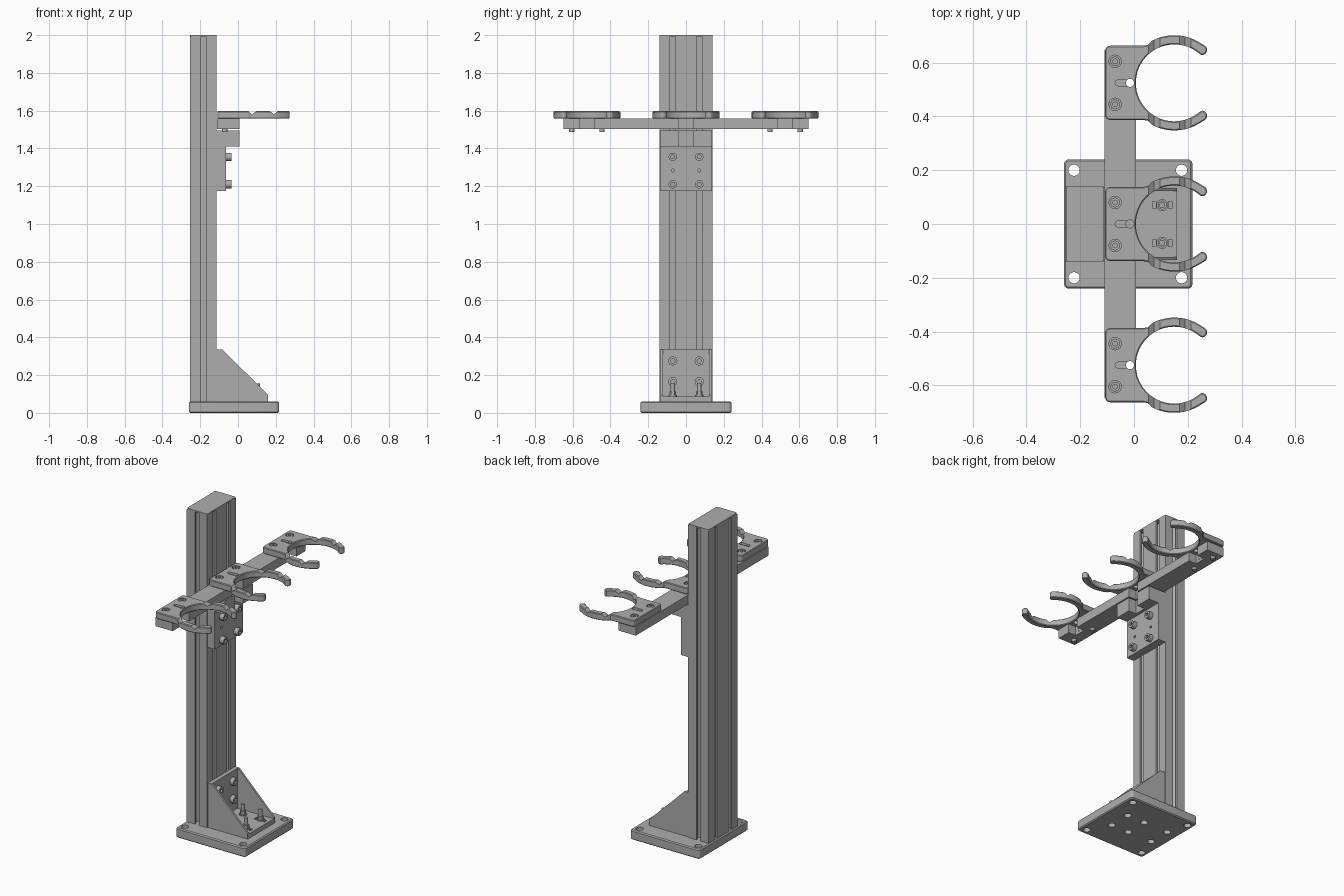
import bpy
import bmesh
from math import cos, sin, radians, pi
from mathutils import Vector, Matrix

if "Cube" in bpy.data.objects:
    bpy.data.objects.remove(bpy.data.objects["Cube"], do_unlink=True)

grey = bpy.data.materials.new("machined_grey")
grey.use_nodes = True
grey.diffuse_color = (0.42, 0.42, 0.42, 1)
grey.node_tree.nodes["Principled BSDF"].inputs["Base Color"].default_value = grey.diffuse_color


def finish(name, bm):
    bmesh.ops.recalc_face_normals(bm, faces=bm.faces)
    mesh = bpy.data.meshes.new(name)
    bm.to_mesh(mesh)
    bm.free()
    mesh.materials.append(grey)
    obj = bpy.data.objects.new(name, mesh)
    bpy.context.collection.objects.link(obj)
    return obj


def prism(name, outline, low, high, axis="z"):
    """Extrude an outline: (x, y) along z, or (x, z) along y."""
    bm = bmesh.new()
    place = (lambda a, b: (a, b, low)) if axis == "z" else (lambda a, b: (a, low, b))
    face = bm.faces.new([bm.verts.new(place(a, b)) for a, b in outline])
    top = bmesh.ops.extrude_face_region(bm, geom=[face])["geom"]
    shift = Vector((0, 0, high - low)) if axis == "z" else Vector((0, high - low, 0))
    bmesh.ops.translate(bm, vec=shift, verts=[v for v in top if isinstance(v, bmesh.types.BMVert)])
    return finish(name, bm)


def box(name, x, y, z):
    return prism(name, [(x[0], y[0]), (x[1], y[0]), (x[1], y[1]), (x[0], y[1])], *z)


def rod(name, centre, radius, depth, axis="z", sides=24):
    bm = bmesh.new()
    turn = Matrix.Rotation(pi / 2, 4, "Y") if axis == "x" else Matrix.Identity(4)
    bmesh.ops.create_cone(bm, cap_ends=True, segments=sides, radius1=radius, radius2=radius,
                          depth=depth, matrix=Matrix.Translation(centre) @ turn)
    return finish(name, bm)


def apply(obj, mod):
    with bpy.context.temp_override(object=obj, active_object=obj):
        bpy.ops.object.modifier_apply(modifier=mod.name)


def cut(obj, *cutters):
    for cutter in cutters:
        mod = obj.modifiers.new("cut", "BOOLEAN")
        mod.operation, mod.solver, mod.object = "DIFFERENCE", "EXACT", cutter
        apply(obj, mod)
        bpy.data.objects.remove(cutter, do_unlink=True)


def bevel(obj, width, segments=1):
    mod = obj.modifiers.new("bevel", "BEVEL")
    mod.width, mod.segments, mod.limit_method, mod.angle_limit = width, segments, "ANGLE", radians(50)
    apply(obj, mod)


def arc(cx, cy, radius, start, end, steps):
    angles = [radians(start + (end - start) * i / steps) for i in range(steps + 1)]
    return [(cx + radius * cos(a), cy + radius * sin(a)) for a in angles]


def rounded(x0, x1, y0, y1, r):
    return (arc(x1 - r, y1 - r, r, 0, 90, 5) + arc(x0 + r, y1 - r, r, 90, 180, 5)
            + arc(x0 + r, y0 + r, r, 180, 270, 5) + arc(x1 - r, y0 + r, r, 270, 360, 5))


def socket_bolt(name, centre, radius, depth, axis="z"):
    """Cap screw with a hexagonal socket in its outer end."""
    head = rod(name, centre, radius, depth, axis)
    tip = Vector(centre) + (Vector((depth / 2, 0, 0)) if axis == "x" else Vector((0, 0, depth / 2)))
    cut(head, rod("socket", tip, radius * 0.5, depth, axis, 6))


# Base plate with corner holes and underside counterbores
base = prism("base_plate", rounded(-0.26, 0.217, -0.24, 0.24, 0.016), 0, 0.06)
bevel(base, 0.006)
cut(base, *[rod("hole", (x, y, 0.03), 0.021, 0.2) for x in (-0.223, 0.177) for y in (-0.2, 0.2)])
cut(base, *[rod("recess", (x, y, 0), 0.021, 0.05) for x in (-0.183, -0.015, 0.105) for y in (-0.07, 0.07)])

# Slotted post: one slot shape turned onto each side
post_x = -0.183
slot = [(0.014, 0), (0.014, 0.012), (0.032, 0.012), (0.032, 0.02), (0.015, 0.042)]
slot += [(-a, d) for a, d in reversed(slot)]
half = [(0.07, -0.14)] + [(0.07 - d, y - a) for y in (-0.07, 0.07) for a, d in slot]
half += [(0.07, 0.14)] + [(a, 0.14 - d) for a, d in slot]
outline = half + [(-x, -y) for x, y in half]
prism("post", [(post_x + x, y) for x, y in outline], 0.06, 1.992)
prism("post_cap", rounded(post_x - 0.07, post_x + 0.07, -0.14, 0.14, 0.008), 1.992, 2.0)

# Corner bracket at the foot
wall = -0.113
box("bracket_back", (wall, wall + 0.025), (-0.134, 0.134), (0.06, 0.335))
foot = box("bracket_foot", (wall, 0.16), (-0.134, 0.134), (0.06, 0.088))
gusset = [(wall, 0.06), (0.16, 0.06), (0.16, 0.095), (wall + 0.03, 0.335), (wall, 0.335)]
for side in (-1, 1):
    prism("bracket_gusset", gusset, side * 0.134, side * 0.122, "y")
    for z in (0.275, 0.165):
        socket_bolt("bracket_bolt", (wall + 0.037, side * 0.07, z), 0.024, 0.024, "x")
    for x in (-0.015, 0.105):
        rod("foot_washer", (x, side * 0.07, 0.091), 0.022, 0.006)
        rod("foot_nut", (x, side * 0.07, 0.103), 0.018, 0.02, "z", 6)
        rod("foot_stud", (x, side * 0.07, 0.125), 0.011, 0.06)
    # Adjustment slots either side of each front stud
    cut(foot, *[box("slot", (0.105 + s * 0.03 - 0.007, 0.105 + s * 0.03 + 0.007),
                    (side * 0.07 - 0.013, side * 0.07 + 0.013), (0.08, 0.1)) for s in (-1, 1)])

# Mounting plate with its top block
mount = prism("mounting_plate", [(wall, 1.175), (-0.063, 1.175), (-0.063, 1.41), (0.007, 1.41),
                                 (0.007, 1.495), (wall, 1.495)], -0.138, 0.138, "y")
cut(mount, box("notch", (-0.045, 0.05), (-0.037, 0.037), (1.3, 1.6)),
    *[rod("hole", (-0.063, y, 1.283), 0.008, 0.04, "x", 12) for y in (-0.07, 0.07)])
for y in (-0.07, 0.07):
    for z in (1.21, 1.355):
        socket_bolt("mount_bolt", (-0.049, y, z), 0.022, 0.028, "x")

# Cross bar carrying the clips, notched in front under each clip
centres = (-0.525, 0, 0.525)
bar = box("cross_bar", (-0.11, 0.007), (-0.648, 0.648), (1.502, 1.558))
cut(bar, *[box("notch", (-0.045, 0.05), (y - 0.037, y + 0.037), (1.4, 1.7)) for y in centres])

# Open ring clips
ring_x, tip_angle = 0.15, 50
tip = (ring_x + 0.16 * cos(radians(tip_angle)), 0.16 * sin(radians(tip_angle)))
upper = (arc(*tip, 0.019, tip_angle - 150, tip_angle, 8)
         + arc(ring_x, 0, 0.177, tip_angle + 8, 118, 16)
         + [(0.052, 0.141), (0.035, 0.138)] + arc(-0.088, 0.118, 0.02, 90, 180, 5))
clip_outline = upper + [(x, -y) for x, y in reversed(upper)]
clip_outline += arc(ring_x, 0, 0.143, 360 - tip_angle - 4, tip_angle + 4, 48)

for y in centres:
    clip = prism("ring_clip", [(x, y + b) for x, b in clip_outline], 1.558, 1.598)
    bevel(clip, 0.004)
    cutters = [prism("vee", [(x - 0.025, 1.601), (x + 0.025, 1.601), (x, 1.58)], y - 0.25, y + 0.25, "y")
               for x in (0.075, 0.19)]
    cutters += [prism("slot", rounded(-0.07, -0.012, y - 0.011, y + 0.011, 0.0109), 1.585, 1.62),
                rod("hole", (-0.015, y, 1.58), 0.015, 0.1)]
    cutters += [rod("counterbore", (-0.07, y + s * 0.08, 1.6), 0.023, 0.03) for s in (-1, 1)]
    cut(clip, *cutters)
    for s in (-1, 1):
        socket_bolt("clip_bolt", (-0.07, y + s * 0.08, 1.588), 0.018, 0.016)
        if y:
            rod("clip_bolt_end", (-0.07, y + s * 0.08, 1.495), 0.014, 0.016)
        # Small pins on the back wall of the notch
        for z in (1.52, 1.54):
            rod("notch_pin", (-0.044, y + s * 0.012, z), 0.005, 0.006, "x", 10)

# Smooth the round parts, keeping edges sharp
for obj in bpy.context.scene.objects:
    if obj.type == "MESH":
        obj.select_set(True)
        bpy.context.view_layer.objects.active = obj
bpy.ops.object.shade_smooth_by_angle(angle=radians(30))
